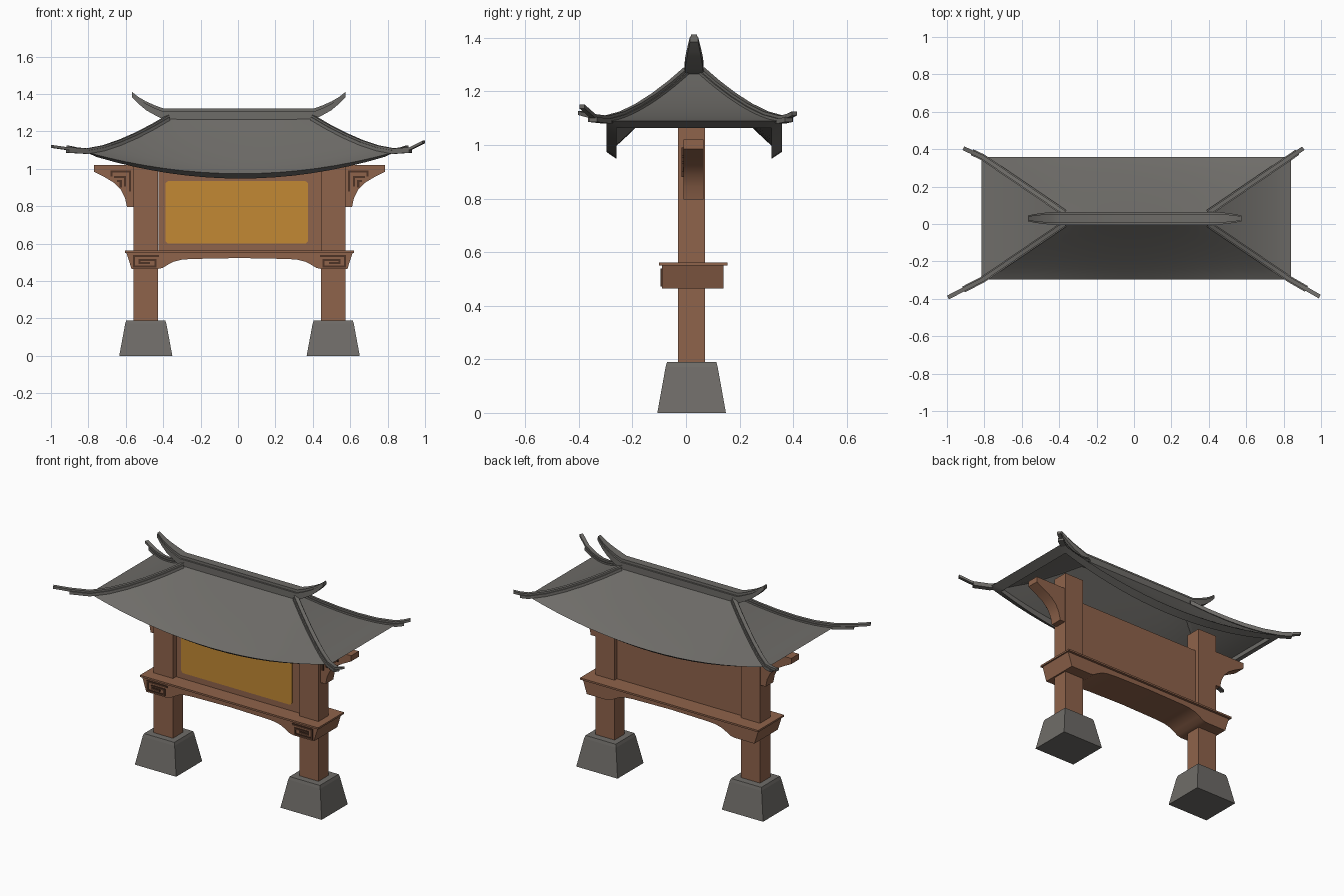
import bpy, bmesh, math
from mathutils import Vector

if "Cube" in bpy.data.objects:
    bpy.data.objects.remove(bpy.data.objects["Cube"])

CX, CY = 0.008, 0.03      # model axis: slightly off the origin


def mat(name, rgb):
    m = bpy.data.materials.new(name)
    m.diffuse_color = (*rgb, 1)
    m.use_nodes = True
    m.node_tree.nodes["Principled BSDF"].inputs["Base Color"].default_value = m.diffuse_color
    return m


WOOD = mat("brown wood", (0.275, 0.125, 0.070))
DARK = mat("dark carving", (0.075, 0.033, 0.019))
GOLD = mat("golden panel", (0.54, 0.25, 0.034))
STONE = mat("grey stone", (0.158, 0.150, 0.138))
TILE = mat("grey roof", (0.155, 0.149, 0.138))


def finish(name, bm, m, smooth=False):
    bmesh.ops.recalc_face_normals(bm, faces=bm.faces)
    me = bpy.data.meshes.new(name)
    bm.to_mesh(me)
    bm.free()
    me.materials.append(m)
    ob = bpy.data.objects.new(name, me)
    bpy.context.collection.objects.link(ob)
    if smooth:
        bpy.ops.object.select_all(action='DESELECT')
        ob.select_set(True)
        bpy.context.view_layer.objects.active = ob
        bpy.ops.object.shade_smooth_by_angle(angle=math.radians(30))
    return ob


def loft(name, rings, m, caps=True, smooth=False):
    bm = bmesh.new()
    vs = [[bm.verts.new(p) for p in r] for r in rings]
    n = len(rings[0])
    for a, b in zip(vs, vs[1:]):
        for i in range(n):
            j = (i + 1) % n
            bm.faces.new((a[i], a[j], b[j], b[i]))
    if caps:
        bm.faces.new(vs[0])
        bm.faces.new(vs[-1])
    return finish(name, bm, m, smooth)


def rect(x0, x1, y0, y1, z):
    return [(x0, y0, z), (x1, y0, z), (x1, y1, z), (x0, y1, z)]


def box(name, x0, x1, y0, y1, z0, z1, m):
    return loft(name, [rect(x0, x1, y0, y1, z0), rect(x0, x1, y0, y1, z1)], m)


def extrude_y(name, prof, y0, y1, m, smooth=False):
    return loft(name, [[(x, y, z) for x, z in prof] for y in (y0, y1)], m, True, smooth)


def fret(name, lines, sx, y0, y1, w=0.011):
    # square-cornered strokes as thin bars
    bm = bmesh.new()
    for pts in lines:
        for (xa, za), (xb, zb) in zip(pts, pts[1:]):
            c = bmesh.ops.create_cube(bm, size=1)['verts']
            for v in c:
                v.co.x = CX + sx * ((xa + xb) / 2) + v.co.x * (abs(xa - xb) + w)
                v.co.z = (za + zb) / 2 + v.co.z * (abs(za - zb) + w)
                v.co.y = (y0 + y1) / 2 + v.co.y * (y1 - y0)
    return finish(name, bm, DARK)


# feet, posts, brackets and carvings on both sides
beam_fret = [[(.435, .534), (.565, .534), (.565, .478), (.45, .478), (.45, .512), (.535, .512),
              (.535, .497), (.485, .497)]]
bracket_fret = [[(.685, .965), (.685, .985), (.585, .985), (.585, .885)],
                [(.665, .957), (.612, .957), (.612, .91)],
                [(.65, .935), (.635, .935), (.635, .905)]]
for side, s in (("left", -1), ("right", 1)):
    px = CX + s * 0.501

    def sq(hx, hy, z):
        return rect(px - hx, px + hx, .021 - hy, .021 + hy, z)
    loft(side + "_foot", [sq(.142, .128, 0), sq(.110, .097, .172), sq(.104, .092, .19)], STONE)
    box(side + "_post", px - .066, px + .066, -.03, .07, .18, 1.12, WOOD)
    prof = [(.56, 1.02), (.778, 1.02), (.778, .985), (.72, .955), (.67, .925), (.635, .89),
            (.612, .845), (.602, .797), (.56, .797)]
    extrude_y(side + "_bracket", [(CX + s * x, z) for x, z in prof], -.01, .065, WOOD, True)
    fret(side + "_bracket_carving", bracket_fret, s, -.017, -.008)
    fret(side + "_beam_carving", beam_fret, s, -.096, -.088)

# cross beam with arched underside, and its top plate
half = [(.605, .552), (.577, .465), (.435, .465), (.41, .471), (.38, .489), (.35, .504),
        (.31, .514), (.26, .518)]
prof = [(CX + x, z) for x, z in half] + [(CX, .523)] + [(CX - x, z) for x, z in reversed(half)]
extrude_y("cross_beam", prof, -.09, .14, WOOD, True)
box("beam_top_plate", CX - .613, CX + .613, -.10, .155, .551, .562, WOOD)

# wall panel and rounded golden field
box("wall_panel", -.424, .445, 0, .046, .555, .985, WOOD)
r = .02
field = []
for qx, qz, a0 in ((.375, .935, 0), (-.388, .935, 90), (-.388, .60, 180), (.375, .60, 270)):
    ox, oz = qx - math.copysign(r, qx), qz + (r if qz < .8 else -r)
    for k in range(5):
        a = math.radians(a0 + 22.5 * k)
        field.append((ox + r * math.cos(a), oz + r * math.sin(a)))
extrude_y("golden_field", field, -.006, .002, GOLD)

# roof: rectangular rings swept from ridge to sagging eaves
M = 16


def roof_ring(t, dz=0, eave_drop=None):
    hx, hy = .39 + .4375 * t, .03 + .2975 * t
    out = []
    for k in range(4):
        for i in range(M):
            s = -1 + 2 * i / M
            x, y = [(s, -1), (1, s), (-s, 1), (-1, -s)][k]
            q = s * s if k % 2 == 0 else 1
            eave = .974 + .116 * q
            z = eave + (1.27 - eave) * (1 - t) ** (1.1 + .4 * q)
            z = eave - eave_drop if eave_drop else z + dz
            out.append((CX + .005 + x * hx, CY + y * hy, z))
    return out


T = [i / 10 for i in range(11)]
rings = [roof_ring(t) for t in T] + [roof_ring(.87, 0, .026)]
rings += [roof_ring(t, -.008) for t in (.87, .75, .6, .45, .3, .15, 0)]
loft("roof", rings, TILE, True, True)


# hip ridges ending in upturned tips, two stacked layers each
def sweep(name, path, w, h):
    rs = []
    for i, p in enumerate(path):
        d = path[min(i + 1, len(path) - 1)] - path[max(i - 1, 0)]
        n = Vector((-d.y, d.x, 0)).normalized() * w / 2
        u = Vector((0, 0, h))
        rs.append([p - n, p + n, p + n + u, p - n + u])
    loft(name, rs, TILE, True, True)


for label, sx, sy, tip in (("front_left", -1, -1, (-.995, -.393, 1.112)),
                           ("front_right", 1, -1, (.993, -.388, 1.136)),
                           ("back_left", -1, 1, (-.912, .405, 1.11)),
                           ("back_right", 1, 1, (.905, .405, 1.11))):
    path = []
    for t in T[::2]:
        path.append(Vector((CX + .005 + sx * (.385 + .4375 * t), CY + sy * (.03 + .2975 * t),
                            1.09 + .18 * (1 - t) ** 1.5 - .01)))
    tip = Vector(tip)
    mid = path[-1].lerp(tip, .55)
    mid.z = 1.086
    sweep(label + "_hip_base", path + [mid], .034, .018)
    up = Vector((0, 0, .014))
    sweep(label + "_hip_cap", [p + up for p in path + [mid]] + [tip], .022, .015)

# main ridge: stepped section rising to narrow horn ends
# stations: half length, bottom z, top z, half width
st = [(.40, 1.262, 1.322, .035), (.445, 1.285, 1.338, .034), (.495, 1.313, 1.36, .029),
      (.535, 1.347, 1.383, .023), (.572, 1.385, 1.412, .015)]
st = [(-a, b, c, d) for a, b, c, d in reversed(st)] + st
rings = []
for x, b, c, w in st:
    zm = b + (c - b) * .72
    rings.append([(CX - .004 + x, CY + y * w, z) for y, z in
                  ((-1, b), (1, b), (1, zm), (.7, zm), (.7, c), (-.7, c), (-.7, zm), (-1, zm))])
loft("main_ridge", rings, TILE, True, True)
